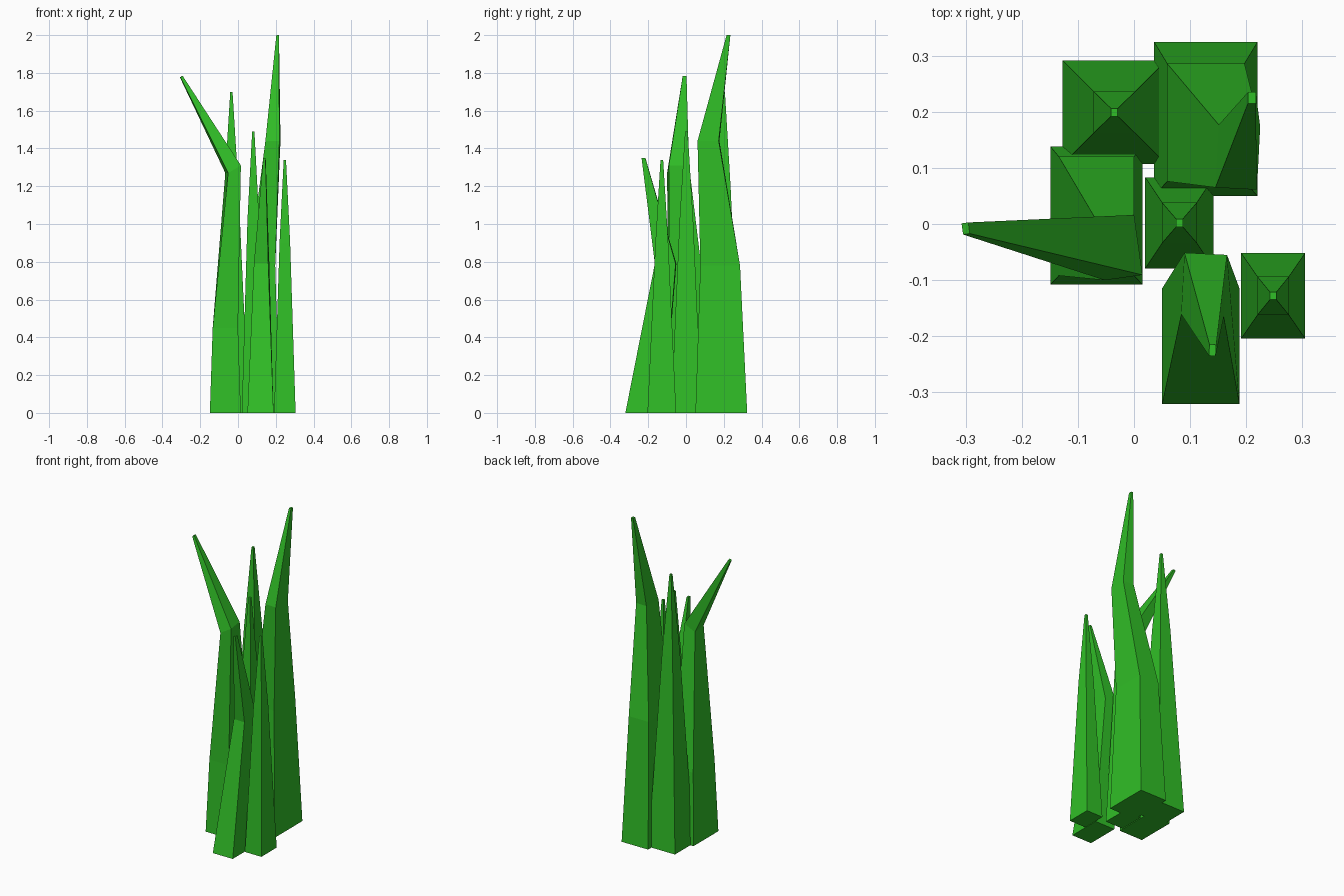
import bpy, bmesh, math

if "Cube" in bpy.data.objects:
    bpy.data.objects.remove(bpy.data.objects["Cube"])

green = bpy.data.materials.new("grass green")
green.diffuse_color = (0.03, 0.52, 0.02, 1)
green.use_nodes = True
green.node_tree.nodes["Principled BSDF"].inputs["Base Color"].default_value = green.diffuse_color


def blade(name, rings):
    """Four-sided blade lofted through rings: (cx, cy, z, half_x, half_y, turn_degrees, rise_along_x)."""
    bm = bmesh.new()
    loops = []
    for cx, cy, z, hx, hy, turn, rise in rings:
        c, s = math.cos(math.radians(turn)), math.sin(math.radians(turn))
        loop = []
        for sx, sy in ((-1, -1), (1, -1), (1, 1), (-1, 1)):
            x, y = sx * hx, sy * hy
            loop.append(bm.verts.new((cx + x * c - y * s, cy + x * s + y * c, z + sx * rise)))
        loops.append(loop)
    for a, b in zip(loops, loops[1:]):
        for i in range(4):
            j = (i + 1) % 4
            bm.faces.new((a[i], a[j], b[j], b[i]))
    bm.faces.new(loops[0][::-1])
    bm.faces.new(loops[-1])
    bmesh.ops.recalc_face_normals(bm, faces=bm.faces)
    mesh = bpy.data.meshes.new(name)
    bm.to_mesh(mesh)
    bm.free()
    mesh.materials.append(green)
    bpy.context.collection.objects.link(bpy.data.objects.new(name, mesh))


def straight(name, cx, cy, height, hx, hy, mid):
    """Upright blade with one slightly bulging middle ring: mid = (z, half_x, half_y)."""
    blade(name, [(cx, cy, 0, hx, hy, 0, 0),
                 (cx, cy, *mid, 0, 0),
                 (cx, cy, height, 0.006, 0.007, 0, 0)])


# Upright blades
straight("back_left_blade", -0.035, 0.199, 1.70, 0.092, 0.092, (1.2, 0.037, 0.037))
straight("centre_blade", 0.081, 0.002, 1.49, 0.061, 0.081, (1.02, 0.031, 0.036))
straight("right_blade", 0.248, -0.128, 1.34, 0.057, 0.076, (0.9, 0.028, 0.034))

# Tallest blade, leaning forward then back
blade("tall_blade", [(0.128, 0.187, 0, 0.092, 0.137, 0, 0),
                     (0.128, 0.181, 0.78, 0.069, 0.105, 0, 0),
                     (0.185, 0.119, 1.44, 0.037, 0.056, -3, 0),
                     (0.21, 0.225, 2.0, 0.007, 0.010, 0, 0)])

# Blade with its tip bent sharply to the left
blade("bent_left_blade", [(-0.067, 0.015, 0, 0.082, 0.123, 0, 0),
                          (-0.067, 0.014, 0.45, 0.067, 0.106, 0, 0),
                          (-0.026, -0.042, 1.29, 0.034, 0.054, 8, 0.02),
                          (-0.30, -0.008, 1.78, 0.006, 0.010, 8, 0.004)])

# Front blade, leaning back then forward
blade("front_blade", [(0.119, -0.218, 0, 0.069, 0.103, 0, 0),
                      (0.125, -0.108, 0.79, 0.038, 0.055, -3, 0),
                      (0.14, -0.225, 1.35, 0.006, 0.010, -3, 0)])
